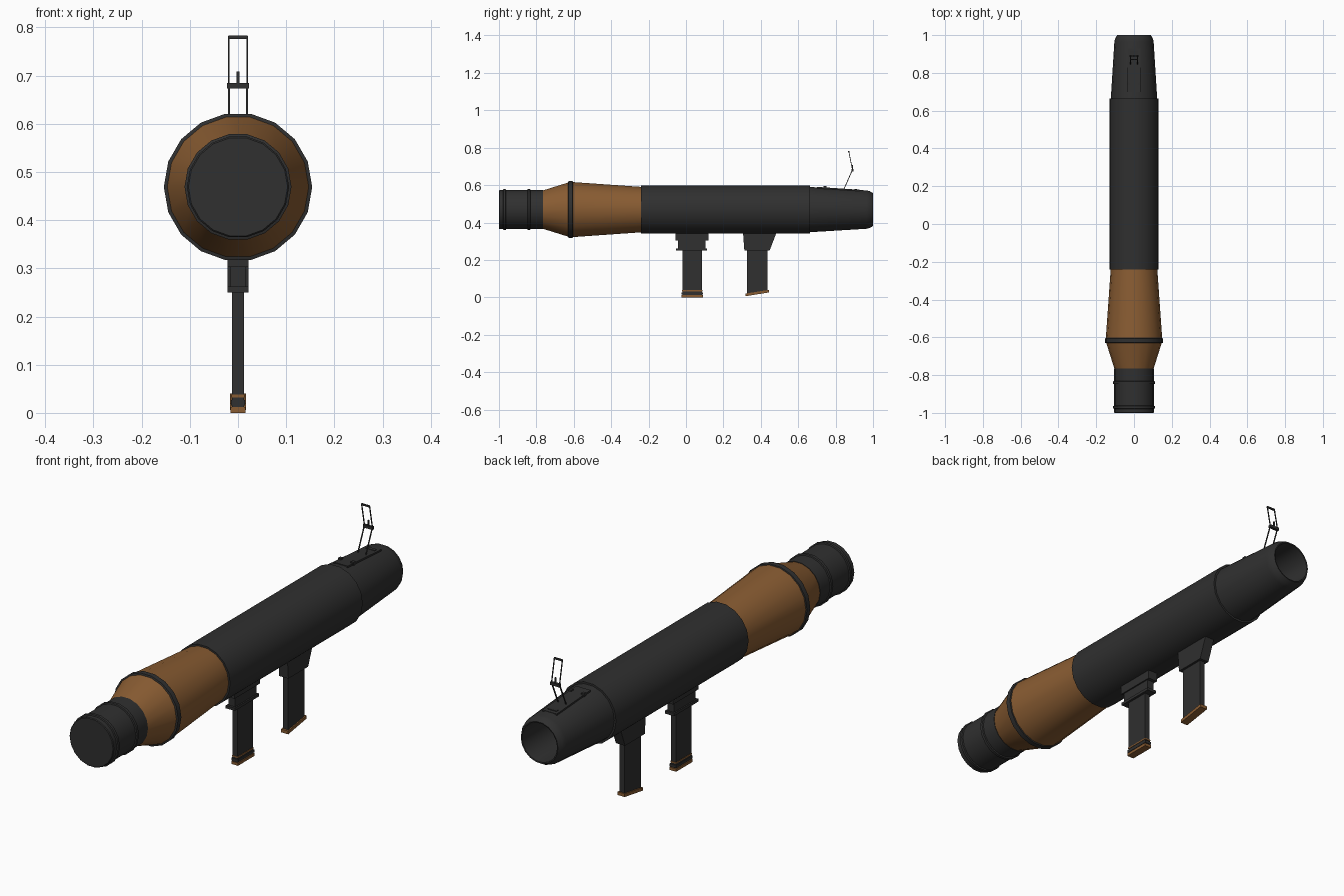
import bpy, bmesh, math
from mathutils import Vector

if "Cube" in bpy.data.objects:
    bpy.data.objects.remove(bpy.data.objects["Cube"])

AXIS_Z = 0.469
SIDES = 18


def material(name, rgb):
    m = bpy.data.materials.new(name)
    m.diffuse_color = (*rgb, 1)
    m.use_nodes = True
    m.node_tree.nodes["Principled BSDF"].inputs["Base Color"].default_value = m.diffuse_color
    return m


BLACK = material("charcoal black", (0.029, 0.029, 0.029))
BROWN = material("wood brown", (0.25, 0.107, 0.032))


def finish(bm, name, mat, smooth=False):
    bmesh.ops.recalc_face_normals(bm, faces=bm.faces)
    me = bpy.data.meshes.new(name)
    bm.to_mesh(me)
    bm.free()
    me.materials.append(mat)
    ob = bpy.data.objects.new(name, me)
    bpy.context.collection.objects.link(ob)
    if smooth:
        bpy.ops.object.select_all(action='DESELECT')
        ob.select_set(True)
        bpy.context.view_layer.objects.active = ob
        bpy.ops.object.shade_smooth_by_angle(angle=math.radians(25))
    return ob


def lathe(name, profile, mat):
    """Closed turned part along y; profile is a list of (y, radius)."""
    bm = bmesh.new()
    rings = []
    for y, r in profile:
        rings.append([bm.verts.new((r * math.cos(2 * math.pi * i / SIDES), y,
                                    AXIS_Z + r * math.sin(2 * math.pi * i / SIDES)))
                      for i in range(SIDES)])
    for a, b in zip(rings, rings[1:]):
        for i in range(SIDES):
            j = (i + 1) % SIDES
            bm.faces.new((a[i], a[j], b[j], b[i]))
    bm.faces.new(rings[0])
    bm.faces.new(rings[-1])
    return finish(bm, name, mat, True)


def prism(name, outline, half_x, mat, x=0):
    """Side outline of (y, z) points extruded across x."""
    bm = bmesh.new()
    a, b = [[bm.verts.new((x + s * half_x, y, z)) for y, z in outline] for s in (-1, 1)]
    bm.faces.new(a)
    bm.faces.new(b)
    for i in range(len(a)):
        j = (i + 1) % len(a)
        bm.faces.new((a[i], a[j], b[j], b[i]))
    return finish(bm, name, mat)


def block(name, y0, y1, z0, z1, half_x, mat, x=0):
    return prism(name, [(y0, z0), (y1, z0), (y1, z1), (y0, z1)], half_x, mat, x)


def rod(name, x, p, q, t, mat):
    """Thin square rod between two (y, z) points."""
    d = Vector((q[0] - p[0], q[1] - p[1])).normalized() * t
    n = Vector((-d.y, d.x))
    p, q = Vector(p), Vector(q)
    return prism(name, [tuple(p - n), tuple(q - n), tuple(q + n), tuple(p + n)], t, mat, x)


# Tube body
lathe("rear_tube", [(-1, 0.103), (-0.997, 0.106), (-0.765, 0.106)], BLACK)
for y in (-0.97, -0.84):
    lathe("rear_band", [(y - 0.009, 0.104), (y - 0.006, 0.111), (y + 0.006, 0.111), (y + 0.009, 0.104)], BLACK)
lathe("rear_cone", [(-0.768, 0.103), (-0.62, 0.15)], BROWN)
lathe("flare_ring", [(-0.63, 0.149), (-0.628, 0.154), (-0.606, 0.154), (-0.604, 0.148)], BLACK)
lathe("wood_sleeve", [(-0.615, 0.15), (-0.235, 0.123)], BROWN)
lathe("main_tube", [(-0.24, 0.131), (0.664, 0.131)], BLACK)
lathe("muzzle", [(0.66, 0.123), (0.965, 0.104), (0.982, 0.1), (1.0, 0.089),
                 (0.999, 0.084), (0.97, 0.083), (0.68, 0.083)], BLACK)

# Rear grip with mount and floor plate
block("rear_mount_upper", -0.055, 0.12, 0.303, 0.346, 0.022, BLACK)
block("rear_mount_lower", -0.043, 0.105, 0.255, 0.303, 0.016, BLACK)
block("rear_mount_flange", -0.053, 0.113, 0.25, 0.262, 0.022, BLACK)
block("rear_grip", -0.02, 0.085, 0.01, 0.255, 0.012, BLACK)
block("rear_grip_band_wood", -0.021, 0.087, 0.032, 0.038, 0.014, BROWN)
block("rear_grip_band", -0.023, 0.09, 0.015, 0.027, 0.015, BLACK)
block("rear_grip_foot", -0.023, 0.09, 0.0, 0.012, 0.016, BROWN)

# Front grip with tapered bracket and slanted foot
prism("front_bracket", [(0.305, 0.346), (0.312, 0.25), (0.447, 0.25), (0.48, 0.336), (0.48, 0.346)], 0.022, BLACK)
prism("front_grip", [(0.325, 0.255), (0.325, 0.012), (0.435, 0.03), (0.435, 0.255)], 0.012, BLACK)
prism("front_grip_foot", [(0.318, 0.006), (0.443, 0.026), (0.443, 0.04), (0.318, 0.02)], 0.017, BROWN)

# Sight base plate on the tapered muzzle
prism("sight_plate", [(0.7, 0.583), (0.93, 0.568), (0.93, 0.575), (0.7, 0.5905)], 0.034, BLACK)
for x in (-0.03, 0.03):
    block("plate_stud", 0.735, 0.75, 0.58, 0.594, 0.007, BLACK, x)
block("sight_hinge", 0.9, 0.915, 0.57, 0.579, 0.022, BLACK)

# Folding ladder sight
for x in (-0.019, 0.019):
    rod("sight_lower_leg", x, (0.843, 0.575), (0.89, 0.682), 0.002, BLACK)
    rod("sight_upper_leg", x, (0.89, 0.68), (0.87, 0.782), 0.0018, BLACK)
block("sight_crossbar", 0.884, 0.896, 0.673, 0.685, 0.023, BLACK)
block("sight_post", 0.887, 0.892, 0.683, 0.708, 0.003, BLACK)
block("sight_top_bar", 0.867, 0.873, 0.776, 0.783, 0.02, BLACK)
